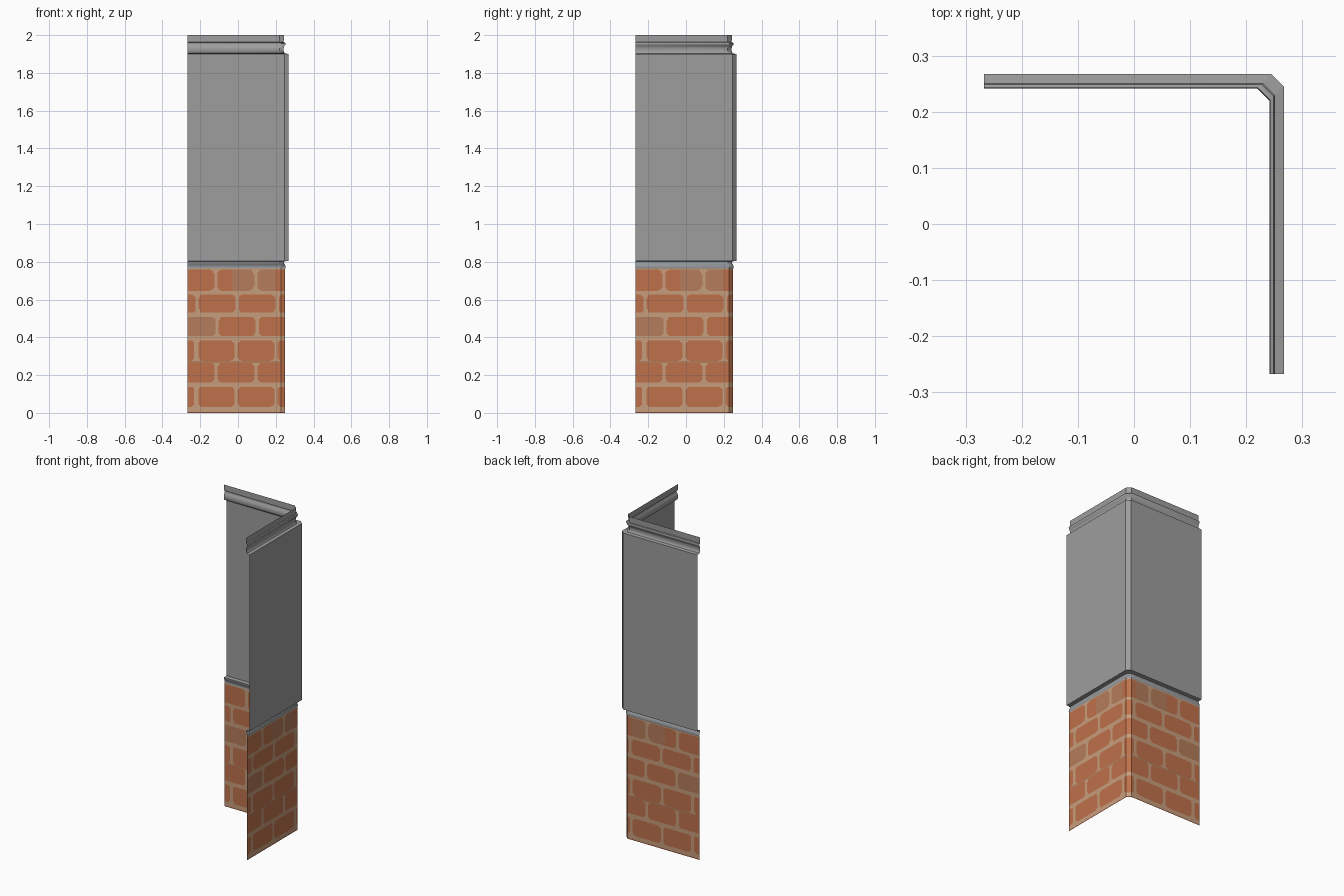
import bpy, bmesh, math

if "Cube" in bpy.data.objects:
    bpy.data.objects.remove(bpy.data.objects["Cube"])

E = 0.267      # half extent of the corner section
CH = 0.022     # corner chamfer leg


def material(name, rgb):
    m = bpy.data.materials.new(name)
    m.diffuse_color = (*rgb, 1)
    m.use_nodes = True
    m.node_tree.nodes["Principled BSDF"].inputs["Base Color"].default_value = m.diffuse_color
    return m


grey = material("panel grey", (0.34, 0.34, 0.34))
trim_grey = material("trim grey", (0.30, 0.315, 0.33))
orange = material("brick orange", (0.52, 0.165, 0.070))
brown = material("brick brown", (0.46, 0.20, 0.105))
mortar = material("mortar tan", (0.57, 0.34, 0.205))


def path(d, n_wall=1, n_corner=1):
    """Points of the L path at offset d, each with its pattern coordinate."""
    a = d - CH
    pts = [(-E + (a + E) * i / n_wall, d, -E + (a + E) * i / n_wall) for i in range(n_wall)]
    for i in range(n_corner + 1):
        t = i / n_corner
        pts.append((a + CH * t, d - CH * t, a + CH * 2 * min(t, 1 - t)))
    pts += [(d, y, y) for y in (a - (a + E) * i / n_wall for i in range(1, n_wall + 1))]
    return pts


def sweep(name, profile, mats, n_wall=1, n_corner=1, rule=None, smooth=False):
    """Sweep an (offset, z) profile round the corner as an open sheet."""
    bm = bmesh.new()
    rows = []
    for d, z in profile:
        rows.append([(bm.verts.new((x, y, z)), u) for x, y, u in path(d, n_wall, n_corner)])
    for lo, hi in zip(rows, rows[1:]):
        for i in range(len(lo) - 1):
            f = bm.faces.new((lo[i][0], hi[i][0], hi[i + 1][0], lo[i + 1][0]))
            if rule:
                f.material_index = rule((lo[i][1] + lo[i + 1][1]) / 2,
                                        (lo[i][0].co.z + hi[i][0].co.z) / 2)
    me = bpy.data.meshes.new(name)
    bm.to_mesh(me)
    bm.free()
    for m in mats:
        me.materials.append(m)
    ob = bpy.data.objects.new(name, me)
    bpy.context.collection.objects.link(ob)
    if smooth:
        bpy.ops.object.select_all(action='DESELECT')
        ob.select_set(True)
        bpy.context.view_layer.objects.active = ob
        bpy.ops.object.shade_smooth_by_angle(angle=math.radians(40))
    return ob


# Brick courses: bottom, top, position of one vertical joint
COURSES = [(0.030, 0.140, -0.01), (0.160, 0.265, 0.095), (0.276, 0.385, -0.01),
           (0.405, 0.508, 0.10), (0.530, 0.628, -0.005), (0.648, 0.758, 0.093)]
PITCH = 0.21


def brick_rule(u, z):
    for k, (z0, z1, joint) in enumerate(COURSES):
        if z0 < z < z1:
            n = math.floor((u - joint) / PITCH)
            centre = joint + (n + 0.5) * PITCH
            # rounded rectangle test
            r = 0.025
            qx = max(abs(u - centre) - (PITCH / 2 - 0.009 - r), 0)
            qz = max(abs(z - (z0 + z1) / 2) - ((z1 - z0) / 2 - r), 0)
            if math.hypot(qx, qz) > r:
                return 2
            if (k == 5 and -0.03 < u < 0.2) or (k == 3 and u < -0.11):
                return 1
            return 0
    if 0.265 <= z <= 0.276:
        return 1
    return 0 if z < 0.008 else 2


# Brick base
NZ = 128
sweep("brick_base", [(0.25, 0.765 * i / NZ) for i in range(NZ + 1)],
      [orange, brown, mortar], n_wall=84, n_corner=6, rule=brick_rule)

# Moulding between brick and panel
sweep("lower_trim", [(0.25, 0.765), (0.2515, 0.771), (0.250, 0.780), (0.246, 0.788),
                     (0.243, 0.795), (0.243, 0.802)], [trim_grey], smooth=True)

# Projecting panel with its underside and top ledge
sweep("wall_panel", [(0.243, 0.802), (E, 0.804), (E, 1.900), (0.248, 1.903)], [grey])

# Crown moulding
sweep("crown_trim", [(0.248, 1.903), (0.244, 1.908), (0.2415, 1.918), (0.242, 1.930),
                     (0.245, 1.942), (0.250, 1.948), (0.2515, 1.955), (0.249, 1.961),
                     (0.242, 1.963)], [grey], smooth=True)
sweep("top_band", [(0.242, 1.963), (0.243, 2.0)], [grey])
